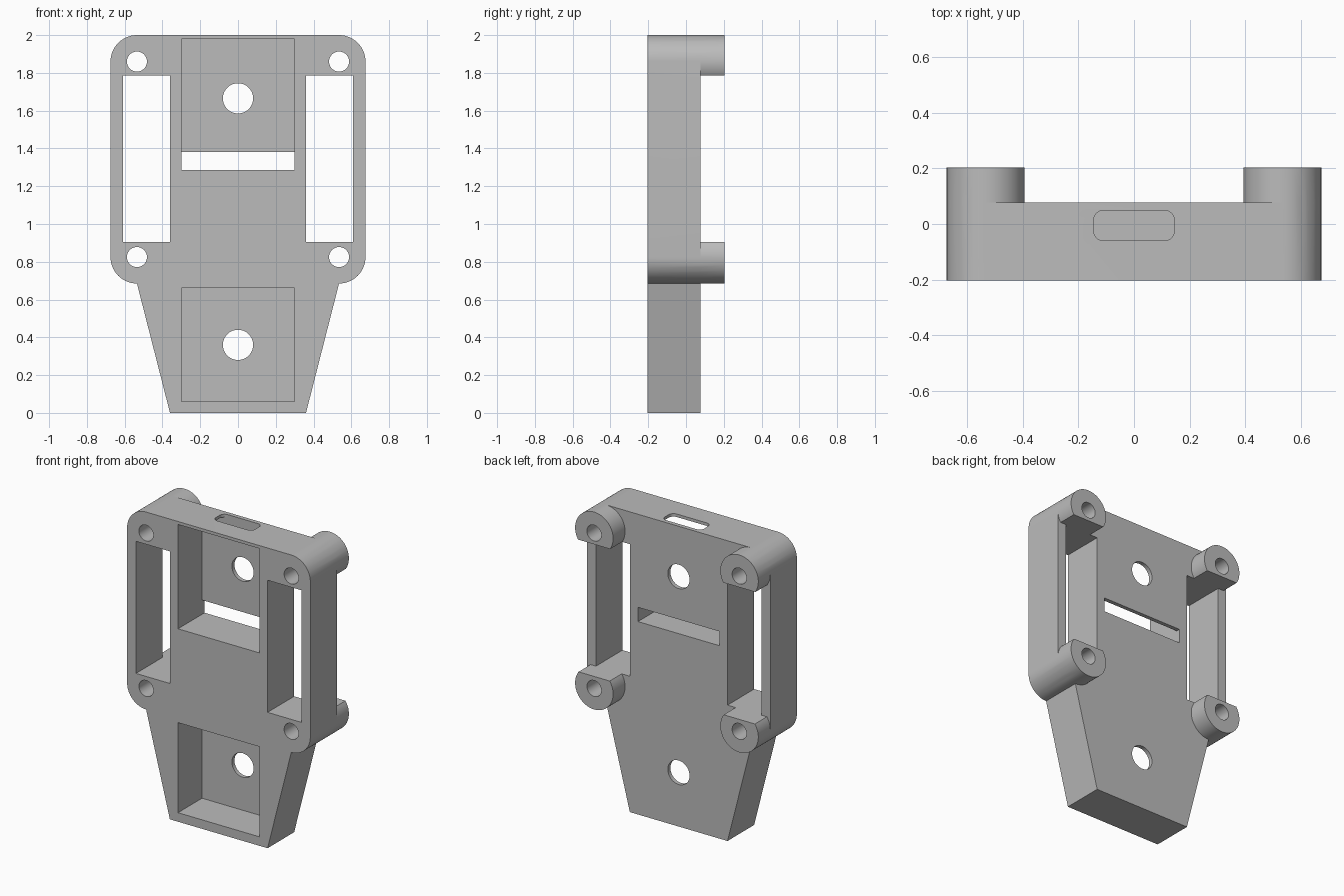
import bpy, bmesh
from math import sin, cos, pi, radians, asin
from mathutils import Vector

cube = bpy.data.objects.get("Cube")
if cube:
    bpy.data.objects.remove(cube, do_unlink=True)

FRONT, PLATE_BACK, BOSS_BACK = -0.203, 0.077, 0.203
FLOOR = 0.05                    # back wall of the pockets
R = 0.14                        # corner and boss radius
BX, LOW, HIGH = 0.535, 0.825, 1.86
WIN_LOW, WIN_HIGH = 0.905, 1.785
STEPS = 20                      # segments per quarter turn

grey = bpy.data.materials.new("plain_grey")
grey.use_nodes = True
colour = (0.5, 0.5, 0.5, 1)
grey.diffuse_color = colour
grey.node_tree.nodes["Principled BSDF"].inputs["Base Color"].default_value = colour


def arc(cx, cy, r, a0, a1):
    """Points along an arc, angles in degrees."""
    n = max(2, round(abs(a1 - a0) / 90 * STEPS))
    return [(cx + r * cos(radians(a0 + (a1 - a0) * i / n)),
             cy + r * sin(radians(a0 + (a1 - a0) * i / n))) for i in range(n + 1)]


def circle(cx, cy, r):
    return arc(cx, cy, r, 0, 360)[:-1]


def rect(x0, x1, z0, z1):
    return [(x0, z0), (x1, z0), (x1, z1), (x0, z1)]


def prism(name, outline, start, end, upright=False):
    """Extrude an outline along y, or along z when upright."""
    bm = bmesh.new()
    verts = [bm.verts.new((u, v, start) if upright else (u, start, v)) for u, v in outline]
    face = bm.faces.new(verts)
    moved = bmesh.ops.extrude_face_region(bm, geom=[face])["geom"]
    step = Vector((0, 0, end - start) if upright else (0, end - start, 0))
    bmesh.ops.translate(bm, vec=step, verts=[g for g in moved if isinstance(g, bmesh.types.BMVert)])
    bmesh.ops.recalc_face_normals(bm, faces=bm.faces)
    mesh = bpy.data.meshes.new(name)
    bm.to_mesh(mesh)
    bm.free()
    mesh.materials.append(grey)
    obj = bpy.data.objects.new(name, mesh)
    bpy.context.collection.objects.link(obj)
    return obj


def combine(target, tool, operation):
    """Apply a boolean and remove the tool."""
    mod = target.modifiers.new(operation, 'BOOLEAN')
    mod.operation, mod.solver, mod.object = operation, 'EXACT', tool
    bpy.context.view_layer.objects.active = target
    bpy.ops.object.modifier_apply(modifier=mod.name)
    bpy.data.objects.remove(tool, do_unlink=True)


def cut(outline, start=-1, end=1, upright=False):
    combine(body, prism("cutter", outline, start, end, upright), 'DIFFERENCE')


# Plate: rounded upper block that tapers to a narrow foot
half = [(0.36, 0)] + arc(BX, LOW, R, -90, 0) + arc(BX, HIGH, R, 0, 90)
body = prism("mounting_case", half + [(-x, z) for x, z in reversed(half)], FRONT, PLATE_BACK)

# Four rear bosses, each trimmed flat along the side window
for side in (-1, 1):
    for z, flat, sign in ((HIGH, HIGH - WIN_HIGH, 1), (LOW, WIN_LOW - LOW, -1)):
        dip = asin(flat / R) * 180 / pi
        # keep arc points in step with the plate corner
        ring = [(-R * cos(radians(dip)), -flat)]
        ring += arc(0, 0, R, 180, 0)
        ring += [(R * cos(radians(dip)), -flat)]
        low = arc(0, 0, R, 180, 180 + dip)[1:-1]
        ring = ring[:1] + low[::-1] + ring[1:-1] + [(-x, v) for x, v in low] + ring[-1:]
        outline = [(side * (BX + x), z + sign * v) for x, v in ring]
        combine(body, prism("boss", outline, PLATE_BACK, BOSS_BACK), 'UNION')

# Side windows and screw holes
for side in (-1, 1):
    cut(rect(*sorted((side * 0.36, side * 0.61)), WIN_LOW, WIN_HIGH), end=PLATE_BACK + 0.02)
    for z in (LOW, HIGH):
        cut(circle(side * BX, z, 0.053))

# Front pockets, the through slot and the round holes in the back wall
cut(rect(-0.3, 0.3, 1.285, 1.98), end=FLOOR)
cut(rect(-0.3, 0.3, 0.06, 0.66), end=FLOOR)
cut(rect(-0.3, 0.3, 1.285, 1.38))
for z in (0.36, 1.665):
    cut(circle(0, z, 0.08))

# Rounded port opening in the top wall
w, y0, y1, r = 0.145, -0.06, FLOOR - 0.001, 0.035
port = (arc(w - r, y0 + r, r, -90, 0) + arc(w - r, y1 - r, r, 0, 90)
        + arc(r - w, y1 - r, r, 90, 180) + arc(r - w, y0 + r, r, 180, 270))
cut(port, 1.9, 2.1, upright=True)

# Smooth the round parts, keep crisp edges
bpy.ops.object.select_all(action='DESELECT')
body.select_set(True)
bpy.context.view_layer.objects.active = body
bpy.ops.object.shade_smooth_by_angle(angle=radians(30))
